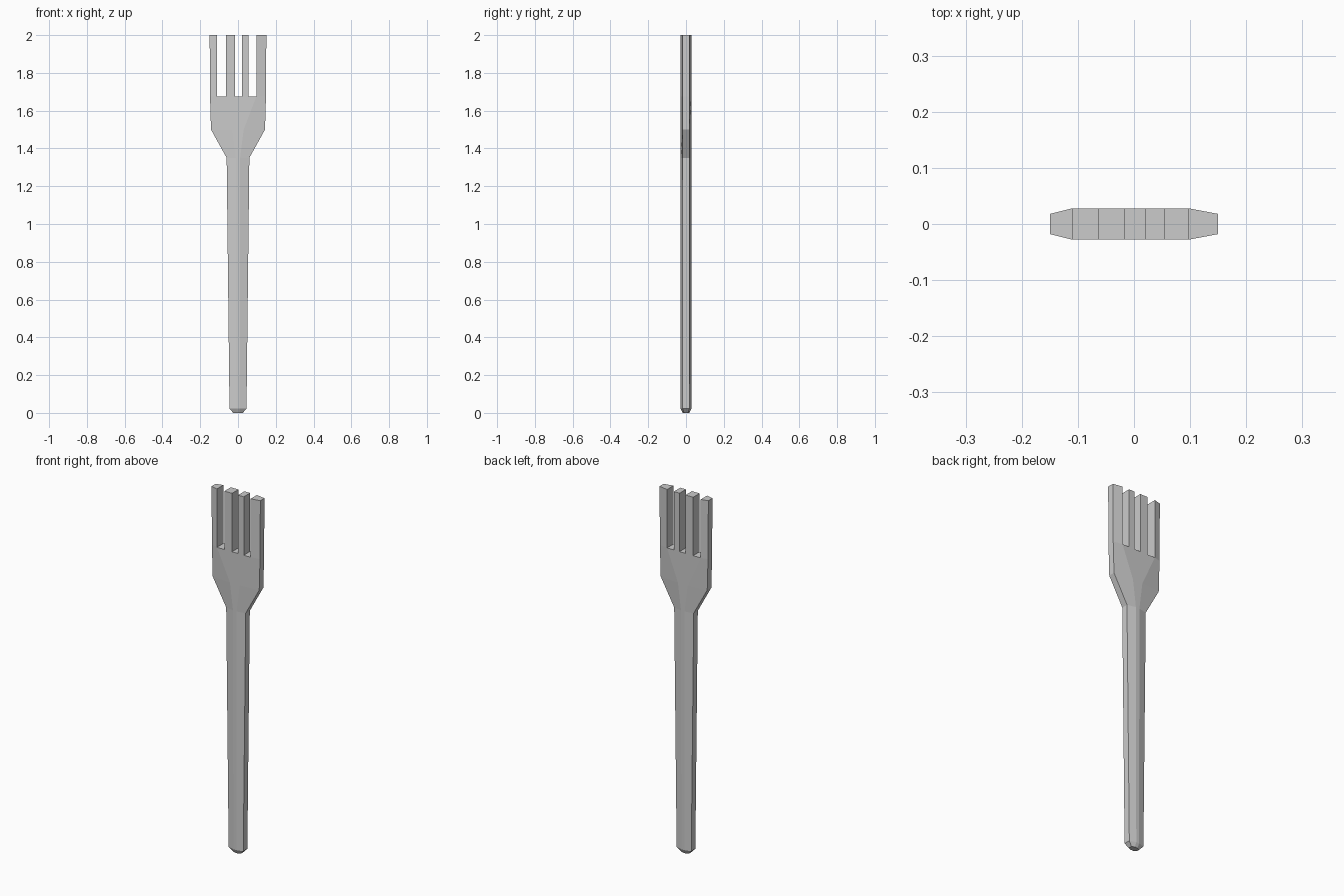
import bpy, bmesh

if "Cube" in bpy.data.objects:
    bpy.data.objects.remove(bpy.data.objects["Cube"])

# Tine and gap edges across the head, left to right
EDGES = [-0.148, -0.11, -0.064, -0.017, 0.02, 0.055, 0.097, 0.148]
TIP_Z, ROOT_Z = 2.0, 1.675
DEPTH, SIDE = 0.028, 0.018

bm = bmesh.new()


def ring(z, xs, depth=DEPTH, side=SIDE):
    """Flattened octagon section: front row and back row of points."""
    half = [side] + [depth] * (len(xs) - 2) + [side]
    front = [bm.verts.new((x, -h, z)) for x, h in zip(xs, half)]
    back = [bm.verts.new((x, h, z)) for x, h in zip(xs, half)]
    return front + back[::-1]


def stations(width, flat):
    """Spread the inner edges over a flat strip of half width 'flat'."""
    a, b = EDGES[1], EDGES[-2]
    inner = [-flat + 2 * flat * (x - a) / (b - a) for x in EDGES[1:-1]]
    return [-width] + inner + [width]


# Handle end, handle, shoulder and head as one loft
rings = [
    ring(0.0, stations(0.025, 0.008), 0.017, 0.010),
    ring(0.022, stations(0.045, 0.009)),
    ring(1.35, stations(0.06, 0.011)),
    ring(1.5, stations(0.143, 0.03)),
    ring(ROOT_Z, EDGES),
]
bm.faces.new(rings[0][::-1])
for low, high in zip(rings, rings[1:]):
    n = len(low)
    for i in range(n):
        j = (i + 1) % n
        bm.faces.new((low[i], low[j], high[j], high[i]))

# Close the head in strips, and pull every second strip up into a tine
top = rings[-1]
for i in range(len(EDGES) - 1):
    f = bm.faces.new((top[i], top[i + 1], top[-2 - i], top[-1 - i]))
    if i % 2 == 0:
        ext = bmesh.ops.extrude_discrete_faces(bm, faces=[f])["faces"]
        for v in ext[0].verts:
            v.co.z = TIP_Z
            if abs(v.co.x) > 0.14:
                v.co.x *= 0.15 / 0.148

bmesh.ops.recalc_face_normals(bm, faces=bm.faces)
mesh = bpy.data.meshes.new("fork")
bm.to_mesh(mesh)
bm.free()
bpy.context.collection.objects.link(bpy.data.objects.new("fork", mesh))
